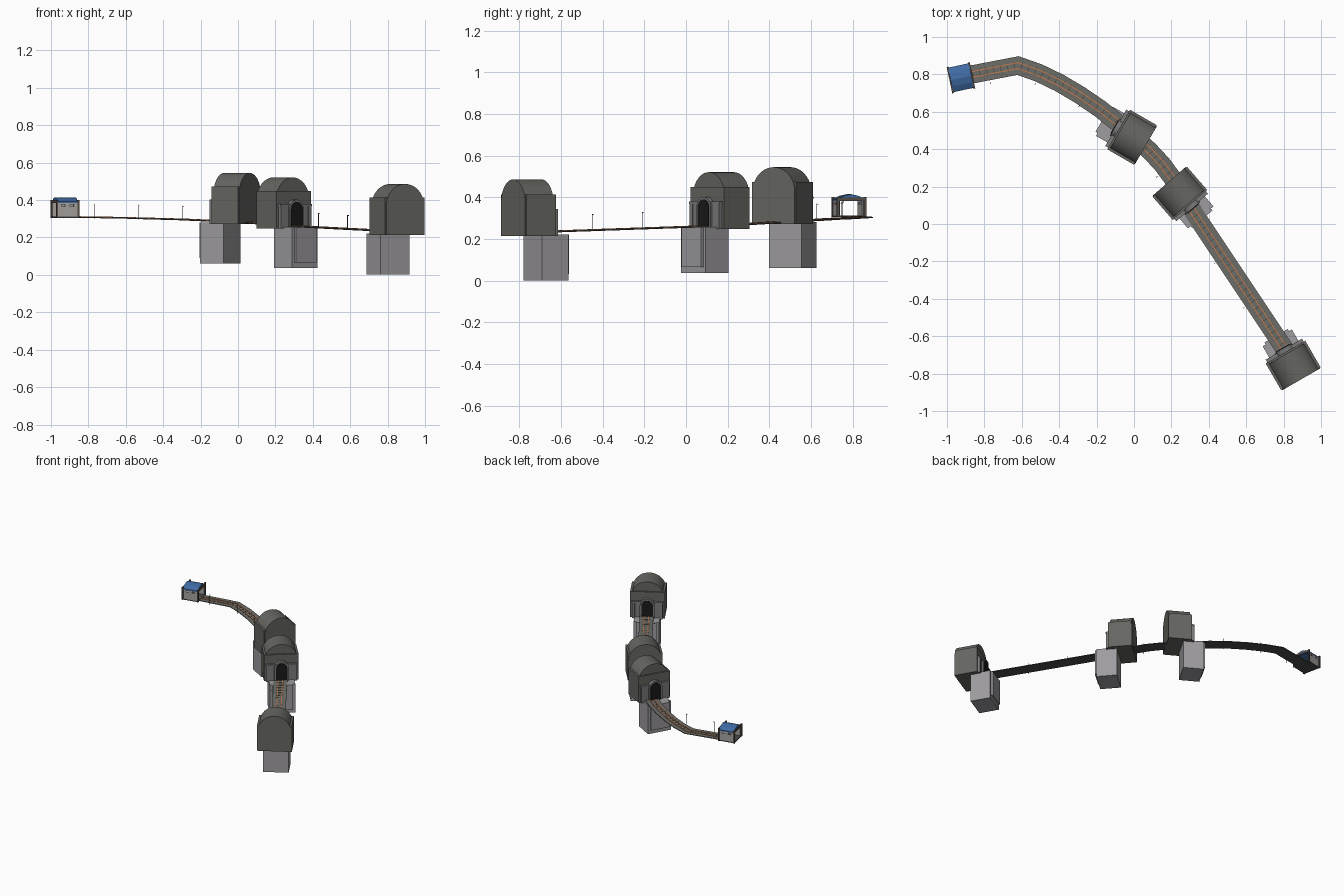
import bpy, bmesh, math
from mathutils import Matrix, Vector

if "Cube" in bpy.data.objects:
    bpy.data.objects.remove(bpy.data.objects["Cube"])


def material(name, *srgb):
    m = bpy.data.materials.new(name)
    m.use_nodes = True
    col = [((c + 0.055) / 1.055) ** 2.4 for c in srgb] + [1]
    m.diffuse_color = col
    m.node_tree.nodes["Principled BSDF"].inputs["Base Color"].default_value = col
    return m


ROCK = material("dark rock", 0.395, 0.40, 0.38)
STONE = material("pier stone", 0.62, 0.61, 0.625)
PORTAL = material("portal stone", 0.48, 0.48, 0.48)
BLACK = material("tunnel black", 0.1, 0.1, 0.1)
DECK = material("dark deck", 0.29, 0.29, 0.29)
BALLAST = material("ballast", 0.43, 0.43, 0.41)
RUST = material("rusty rail", 0.74, 0.48, 0.32)
TIMBER = material("dark timber", 0.34, 0.30, 0.27)
BLUE = material("blue roof", 0.25, 0.42, 0.64)
WALL = material("station wall", 0.65, 0.635, 0.625)


def finish(name, bm, mat, smooth=False):
    bmesh.ops.recalc_face_normals(bm, faces=bm.faces)
    mesh = bpy.data.meshes.new(name)
    bm.to_mesh(mesh)
    bm.free()
    mesh.materials.append(mat)
    obj = bpy.data.objects.new(name, mesh)
    bpy.context.collection.objects.link(obj)
    if smooth:
        bpy.ops.object.select_all(action="DESELECT")
        obj.select_set(True)
        bpy.context.view_layer.objects.active = obj
        bpy.ops.object.shade_smooth_by_angle(angle=math.radians(30))


def prism(name, profile, start, end, frame, mat, smooth=False):
    """Extrude an (across, up) profile along the local x axis."""
    bm = bmesh.new()
    rings = [[bm.verts.new(frame @ Vector((x, y, z))) for y, z in profile] for x in (start, end)]
    n = len(profile)
    for ring in rings:
        bm.faces.new(ring)
    for i in range(n):
        j = (i + 1) % n
        bm.faces.new((rings[0][i], rings[0][j], rings[1][j], rings[1][i]))
    finish(name, bm, mat, smooth)


def rect(y0, y1, z0, z1):
    return [(y0, z0), (y1, z0), (y1, z1), (y0, z1)]


def arch(half, bottom, top, n=20):
    spring = top - half
    return [(-half, bottom), (half, bottom)] + [
        (half * math.cos(math.pi * i / n), spring + half * math.sin(math.pi * i / n))
        for i in range(n + 1)]


def placed(x, y, z, degrees):
    return Matrix.Translation((x, y, z)) @ Matrix.Rotation(math.radians(degrees), 4, "Z")


# Three barrel-roofed tunnels with square shoulders, portals and stone piers
tunnels = (("upper", -0.004, 0.46, 0.273, 150),
           ("middle", 0.24, 0.17, 0.249, -49),
           ("lower", 0.855, -0.763, 0.214, 120))
for label, x, y, z, angle in tunnels:
    f = placed(x, y, z, angle)
    prism(label + "_tunnel_roof", arch(0.1165, 0, 0.272), -0.078, 0.08, f, ROCK, True)
    prism(label + "_tunnel_block", rect(-0.122, 0.122, 0, 0.2), -0.074, 0.09, f, ROCK)
    prism(label + "_portal_wall", rect(-0.108, 0.108, 0, 0.12), 0.08, 0.104, f, PORTAL)
    prism(label + "_portal_lintel", rect(-0.112, 0.112, 0.12, 0.13), 0.08, 0.108, f, PORTAL)
    prism(label + "_portal_arch", arch(0.052, 0, 0.153), 0.08, 0.114, f, PORTAL, True)
    prism(label + "_portal_opening", arch(0.04, 0.005, 0.141), 0.112, 0.118, f, BLACK)
    for side in (-1, 1):
        prism(label + "_portal_pillar", rect(side * 0.098 - 0.01, side * 0.098 + 0.01, 0, 0.12),
              0.1, 0.108, f, PORTAL)
    prism(label + "_pier", rect(-0.09, 0.09, -0.213, 0.008), 0.032, 0.178, f, STONE)
    prism(label + "_pier_panel", rect(-0.072, 0.072, -0.183, 0.008), 0.175, 0.191, f, STONE)

# Centre line of the track
path = [Vector(p) for p in (
    (-0.88, 0.797, 0.309), (-0.62, 0.847, 0.305), (-0.51, 0.808, 0.302), (-0.4, 0.755, 0.299),
    (-0.29, 0.69, 0.296), (-0.18, 0.615, 0.291), (-0.08, 0.535, 0.287), (0, 0.465, 0.283),
    (0.08, 0.395, 0.278), (0.15, 0.32, 0.273), (0.22, 0.225, 0.267), (0.28, 0.13, 0.263),
    (0.32, 0.06, 0.26), (0.8, -0.66, 0.235), (0.84, -0.73, 0.233))]


def across(i):
    """Mitred sideways vector at a path point."""
    dirs = [(b - a).to_2d().normalized() for a, b in zip(path, path[1:])]
    a, b = dirs[max(i - 1, 0)], dirs[min(i, len(dirs) - 1)]
    t = (a + b).normalized()
    return Vector((-t.y, t.x, 0)) / t.dot(a)


def sweep(name, offset, width, z0, z1, mat):
    bm = bmesh.new()
    rings = []
    for i, p in enumerate(path):
        s = across(i)
        rings.append([bm.verts.new(p + s * y + Vector((0, 0, z)))
                      for y, z in rect(offset - width / 2, offset + width / 2, z0, z1)])
    for a, b in zip(rings, rings[1:]):
        for i in range(4):
            j = (i + 1) % 4
            bm.faces.new((a[i], a[j], b[j], b[i]))
    bm.faces.new(rings[0])
    bm.faces.new(rings[-1])
    finish(name, bm, mat)


# Track bed, rails and sleepers
sweep("track_deck", 0, 0.097, -0.004, 0, DECK)
sweep("track_ballast", 0, 0.096, -0.001, 0.0015, BALLAST)
for side in (-1, 1):
    sweep("rail", side * 0.0155, 0.006, 0.001, 0.005, RUST)

bm = bmesh.new()
for a, b in zip(path, path[1:]):
    d = b - a
    count = max(1, round(d.length / 0.04))
    turn = Matrix.Rotation(math.atan2(d.y, d.x), 4, "Z")
    for k in range(count):
        m = (Matrix.Translation(a.lerp(b, (k + 0.5) / count)) @ turn
             @ Matrix.Translation((0, 0, 0.0015)) @ Matrix.Diagonal((0.005, 0.046, 0.003, 1)))
        bmesh.ops.create_cube(bm, size=1, matrix=m)
finish("sleepers", bm, TIMBER)

# Signal masts beside the track
for x, y, z, angle in ((-0.765, 0.75, 0.3, 12), (-0.53, 0.745, 0.295, -24), (-0.295, 0.628, 0.29, -34),
                       (0.12, 0.25, 0.265, -50), (0.43, -0.21, 0.25, -56), (0.585, -0.45, 0.24, -56)):
    f = placed(x, y, z, angle)
    prism("mast", rect(-0.0013, 0.0013, 0, 0.08), -0.0013, 0.0013, f, DECK)
    prism("mast_arm", rect(-0.002, 0.008, 0.076, 0.079), -0.0013, 0.0013, f, DECK)

# Open-ended station with a low arched roof and window gaps
f = placed(-0.925, 0.782, 0.305, 12)
prism("station_floor", rect(-0.066, 0.066, 0, 0.008), -0.06, 0.06, f, DECK)
prism("station_roof", [(-0.067, 0.078), (0.067, 0.078), (0.067, 0.086), (0.036, 0.102),
                       (0, 0.11), (-0.036, 0.102), (-0.067, 0.086)], -0.057, 0.057, f, BLUE)
for side in (-1, 1):
    wall = side * 0.06
    prism("station_wall", rect(wall - 0.006, wall + 0.006, 0.008, 0.061), -0.054, 0.054, f, WALL)
    for start, end in ((-0.054, -0.034), (-0.014, 0.014), (0.034, 0.054)):
        prism("window_pier", rect(wall - 0.006, wall + 0.006, 0.061, 0.08), start, end, f, WALL)
    prism("window_head", rect(wall - 0.006, wall + 0.006, 0.071, 0.08), -0.054, 0.054, f, WALL)
    x = side * 0.058
    prism("station_end_beam", rect(-0.07, 0.07, 0.08, 0.094), x - 0.005, x + 0.005, f, TIMBER)
    for edge in (-1, 1):
        prism("station_post", rect(edge * 0.066 - 0.006, edge * 0.066 + 0.006, 0, 0.096),
              x - 0.005, x + 0.005, f, TIMBER)
